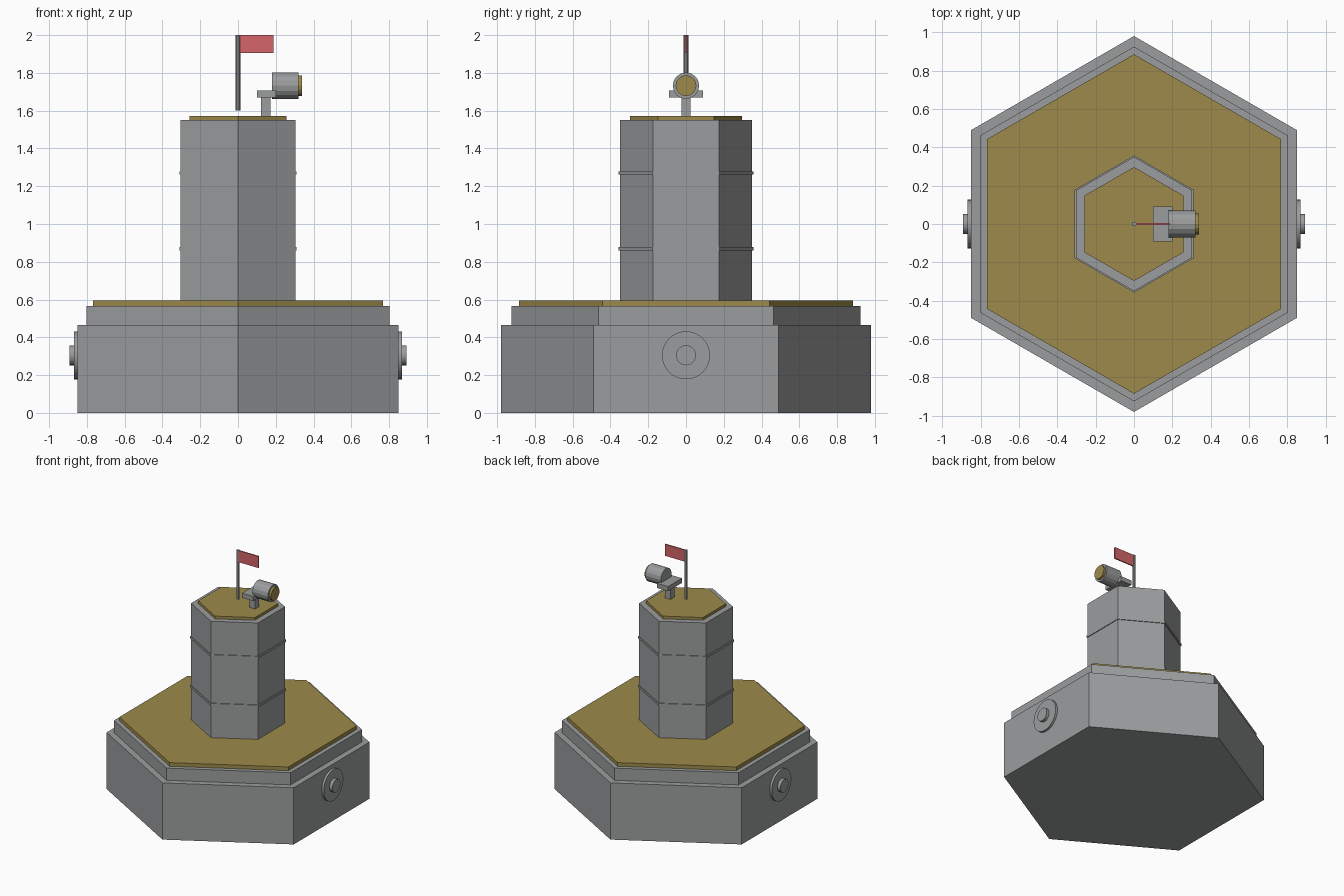
import bpy
from math import pi

cube = bpy.data.objects.get("Cube")
if cube:
    bpy.data.objects.remove(cube, do_unlink=True)


def material(name, color):
    mat = bpy.data.materials.new(name)
    mat.use_nodes = True
    mat.diffuse_color = (*color, 1)
    mat.node_tree.nodes["Principled BSDF"].inputs["Base Color"].default_value = (*color, 1)
    return mat


GREY = material("stone grey", (0.33, 0.335, 0.34))
GOLD = material("ochre gold", (0.34, 0.255, 0.07))
RED = material("flag red", (0.66, 0.13, 0.14))


def finish(name, mat):
    obj = bpy.context.object
    obj.name = obj.data.name = name
    obj.data.materials.append(mat)
    return obj


def prism(name, mat, radius, z0, z1, sides=6):
    """Upright prism with a corner pointing along +y and -y."""
    bpy.ops.mesh.primitive_cylinder_add(vertices=sides, radius=radius, depth=z1 - z0,
                                        location=(0, 0, (z0 + z1) / 2))
    return finish(name, mat)


def barrel(name, mat, radius, x0, x1, z, sides, smooth=False):
    """Cylinder lying along x."""
    bpy.ops.mesh.primitive_cylinder_add(vertices=sides, radius=radius, depth=abs(x1 - x0),
                                        location=((x0 + x1) / 2, 0, z), rotation=(0, pi / 2, 0))
    if smooth:
        bpy.ops.object.shade_smooth_by_angle()
    return finish(name, mat)


def box(name, mat, low, high):
    bpy.ops.mesh.primitive_cube_add(size=1, location=[(a + b) / 2 for a, b in zip(low, high)])
    obj = finish(name, mat)
    obj.scale = [b - a for a, b in zip(low, high)]
    return obj


# Hexagonal base and tower
prism("base", GREY, 0.98, 0, 0.465)
prism("base_step", GREY, 0.925, 0.465, 0.565)
prism("base_deck", GOLD, 0.885, 0.565, 0.595)
prism("tower", GREY, 0.35, 0.595, 1.55)
prism("tower_deck", GOLD, 0.297, 1.55, 1.572)
for label, z in (("lower", 0.87), ("upper", 1.27)):
    prism(label + "_tower_band", GREY, 0.357, z - 0.009, z + 0.009)

# Round ports on both sides of the base
for label, s in (("left", 1), ("right", -1)):
    barrel(label + "_port_plate", GREY, 0.127, s * 0.84, s * 0.867, 0.305, 32, True)
    barrel(label + "_port_hub", GREY, 0.053, s * 0.84, s * 0.892, 0.305, 24, True)

# Searchlight on its stand
box("light_post", GREY, (0.123, -0.024, 1.57), (0.172, 0.024, 1.67))
box("light_plate", GREY, (0.10, -0.09, 1.67), (0.20, 0.09, 1.708))
barrel("light_barrel", GREY, 0.07, 0.18, 0.32, 1.732, 16)
barrel("light_lens", GOLD, 0.055, 0.31, 0.338, 1.732, 16)

# Flag
prism("flag_pole", GREY, 0.012, 1.60, 2.0, 8)
box("flag", RED, (0.005, -0.005, 1.905), (0.188, 0.005, 2.0))
